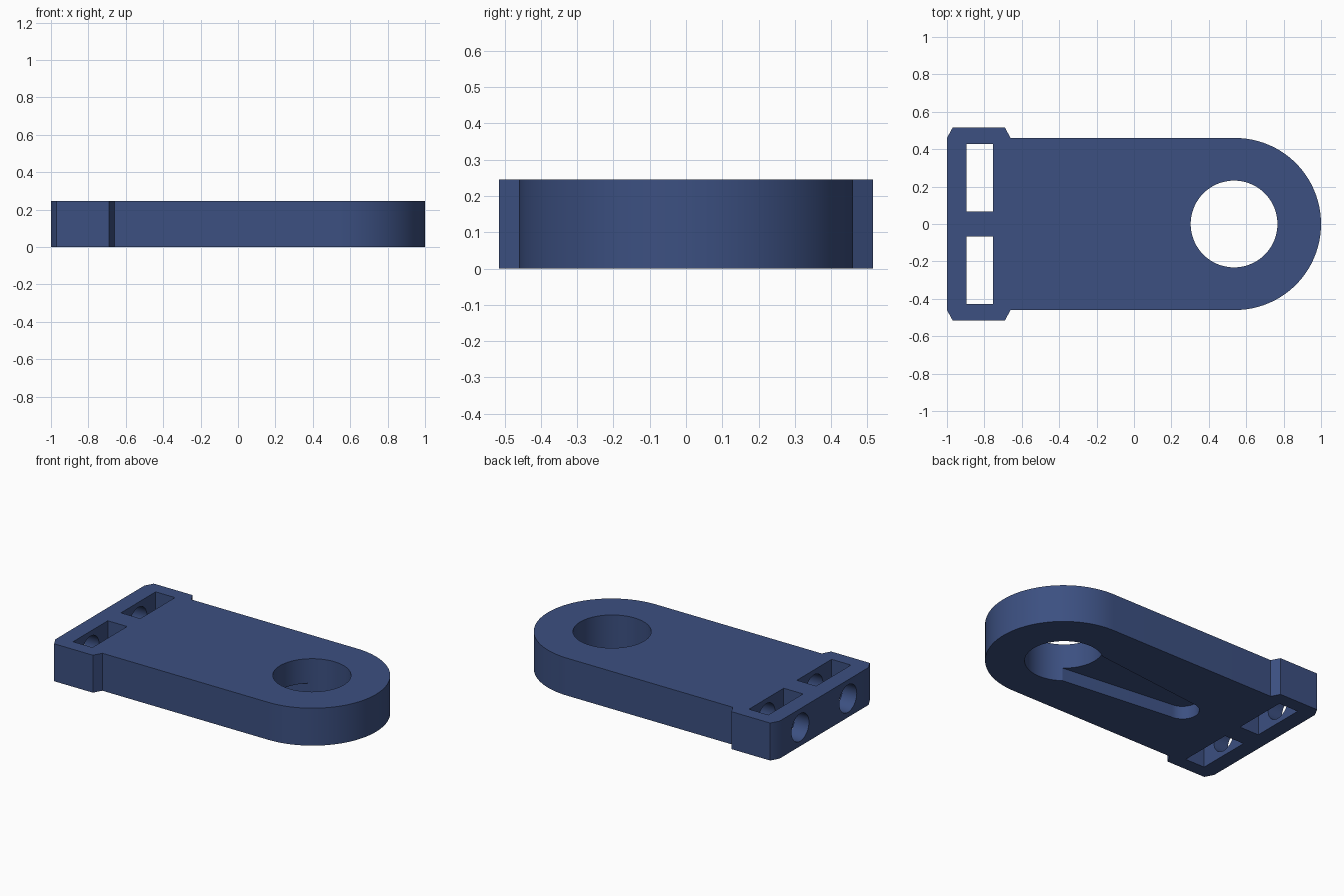
import bpy, bmesh
from math import sin, cos, pi
from mathutils import Matrix

if "Cube" in bpy.data.objects:
    bpy.data.objects.remove(bpy.data.objects["Cube"])

H = 0.245


def arc(cx, r, a0, a1, n):
    return [(cx + r * cos(a0 + (a1 - a0) * i / n), r * sin(a0 + (a1 - a0) * i / n))
            for i in range(n + 1)]


def prism(name, outline, z0, z1):
    """Extrude a counter-clockwise outline between two heights."""
    bm = bmesh.new()
    face = bm.faces.new([bm.verts.new((x, y, z0)) for x, y in outline])
    up = bmesh.ops.extrude_face_region(bm, geom=[face])["geom"]
    bmesh.ops.translate(bm, vec=(0, 0, z1 - z0),
                        verts=[v for v in up if isinstance(v, bmesh.types.BMVert)])
    bmesh.ops.recalc_face_normals(bm, faces=bm.faces)
    return finish(name, bm)


def finish(name, bm):
    mesh = bpy.data.meshes.new(name)
    bm.to_mesh(mesh)
    bm.free()
    ob = bpy.data.objects.new(name, mesh)
    bpy.context.collection.objects.link(ob)
    return ob


def rod_x(name, x0, x1, y, z, r):
    bm = bmesh.new()
    m = Matrix.Translation(((x0 + x1) / 2, y, z)) @ Matrix.Rotation(pi / 2, 4, 'Y')
    bmesh.ops.create_cone(bm, cap_ends=True, segments=48, radius1=r, radius2=r,
                          depth=x1 - x0, matrix=m)
    return finish(name, bm)


def cut(target, cutter):
    cutter.hide_render = True
    mod = target.modifiers.new("cut", 'BOOLEAN')
    mod.operation = 'DIFFERENCE'
    mod.solver = 'EXACT'
    mod.object = cutter
    bpy.context.view_layer.objects.active = target
    bpy.ops.object.modifier_apply(modifier=mod.name)
    bpy.data.objects.remove(cutter)


# Plate: round nose on the right, chamfered clamp block on the left
block = [(-0.66, 0.46), (-0.69, 0.515), (-0.97, 0.515), (-1, 0.46)]
outline = arc(0.54, 0.46, -pi / 2, pi / 2, 64) + block + [(x, -y) for x, y in reversed(block)]
plate = prism("mounting_plate", outline, 0, H)

# Large through hole
cut(plate, prism("eye_cutter", arc(0.535, 0.232, 0, 2 * pi, 96)[:-1], -0.1, H + 0.1))

# Tapered keyhole groove in the underside
groove = [(0.535, -0.199), (0.535, 0.199)] + arc(-0.37, 0.1, pi / 2, 3 * pi / 2, 24)
cut(plate, prism("groove_cutter", groove, -0.1, 0.085))

# Nut windows and the bolt holes that run through them
for s in (-1, 1):
    y0, y1 = sorted((s * 0.068, s * 0.427))
    cut(plate, prism("window_cutter",
                     [(-0.895, y0), (-0.755, y0), (-0.755, y1), (-0.895, y1)], -0.1, H + 0.1))
    cut(plate, rod_x("bolt_cutter", -1.1, -0.62, s * 0.247, H / 2, 0.09))

# Finish
mat = bpy.data.materials.new("dark_blue")
mat.diffuse_color = (0.045, 0.08, 0.22, 1)
mat.use_nodes = True
mat.node_tree.nodes["Principled BSDF"].inputs["Base Color"].default_value = mat.diffuse_color
plate.data.materials.clear()
plate.data.materials.append(mat)
plate.select_set(True)
bpy.context.view_layer.objects.active = plate
bpy.ops.object.shade_smooth_by_angle(angle=pi / 6)
